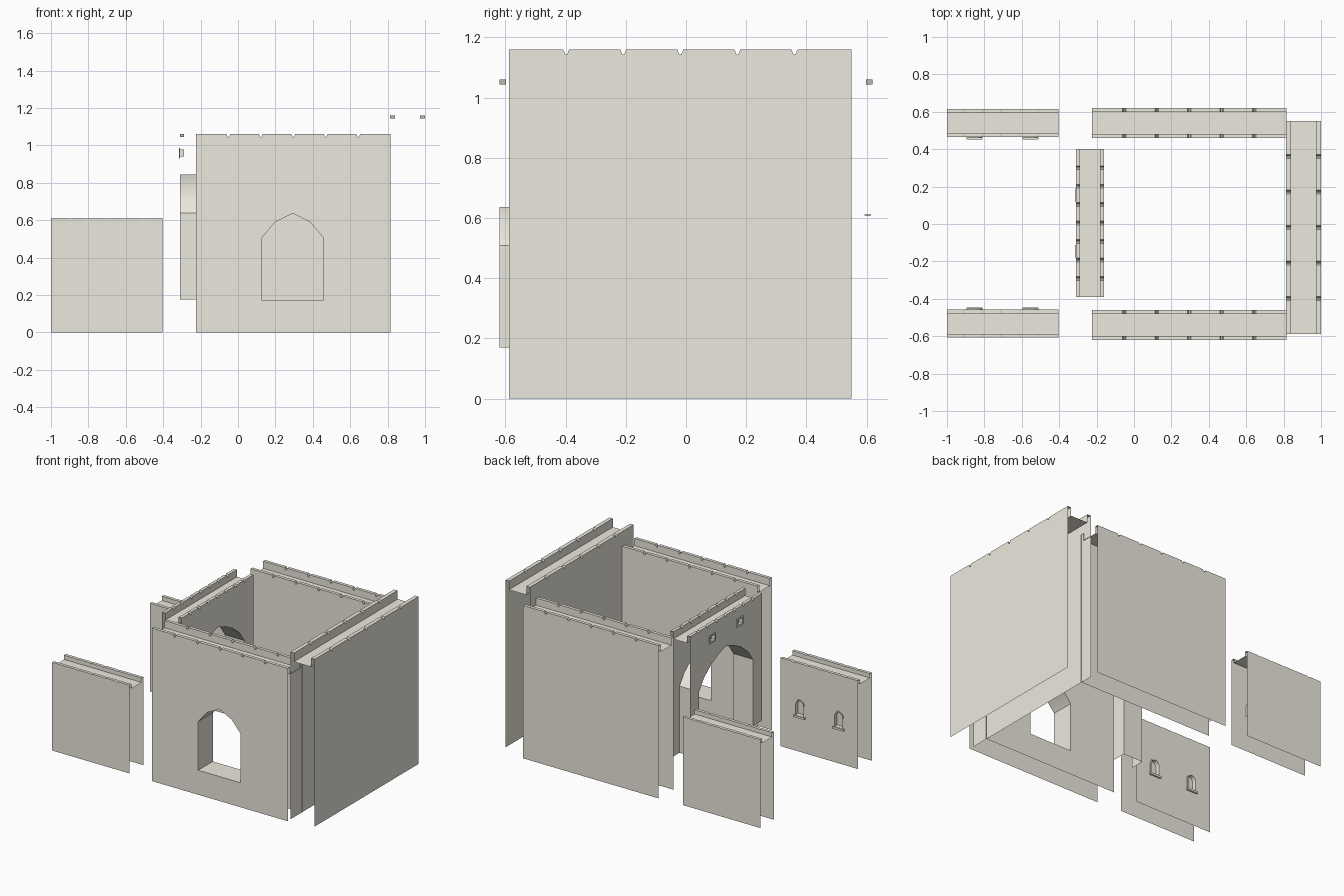
import bpy, bmesh, math

if "Cube" in bpy.data.objects:
    bpy.data.objects.remove(bpy.data.objects["Cube"])

stone = bpy.data.materials.new("pale_stone")
stone.diffuse_color = (0.84, 0.82, 0.73, 1)
stone.use_nodes = True
stone.node_tree.nodes["Principled BSDF"].inputs["Base Color"].default_value = stone.diffuse_color


def finish(bm, name):
    bmesh.ops.remove_doubles(bm, verts=bm.verts, dist=1e-5)
    bmesh.ops.recalc_face_normals(bm, faces=bm.faces)
    me = bpy.data.meshes.new(name)
    bm.to_mesh(me)
    bm.free()
    me.materials.append(stone)
    ob = bpy.data.objects.new(name, me)
    bpy.context.collection.objects.link(ob)
    return ob


def place(axis, t, s, z):
    """t runs along the wall, s runs across it."""
    return (t, s, z) if axis == 'x' else (s, t, z)


def round_arch(c, half, z0, spring, top, n=8):
    head = [(c + half * math.cos(math.pi * i / n),
             spring + (top - spring) * math.sin(math.pi * i / n)) for i in range(n + 1)]
    return [(c - half, z0), (c + half, z0)] + head


def pointed_arch(c, half, z0, spring, top, shoulders):
    """Shoulders are fractions of half width and rise, from spring to point."""
    right = [(c + half, z0), (c + half, spring)]
    right += [(c + half * u, spring + (top - spring) * v) for u, v in shoulders]
    return right + [(c, top)] + [(2 * c - t, z) for t, z in reversed(right)]


def rect(c, half, z0, z1):
    return [(c - half, z0), (c + half, z0), (c + half, z1), (c - half, z1)]


def sheet(bm, axis, s, loops):
    """Flat face at s bounded by the first loop, with the others as holes."""
    edges = []
    for lp in loops:
        vs = [bm.verts.new(place(axis, t, s, z)) for t, z in lp]
        if len(loops) == 1:
            bm.faces.new(vs)
            return
        edges += [bm.edges.new((vs[i - 1], vs[i])) for i in range(len(vs))]
    bmesh.ops.triangle_fill(bm, edges=edges, use_beauty=True)


def strip(bm, axis, line, sa, sb, closed=False):
    """Quads that carry a line across the wall from sa to sb."""
    a = [bm.verts.new(place(axis, t, sa, z)) for t, z in line]
    b = [bm.verts.new(place(axis, t, sb, z)) for t, z in line]
    for i in range(0 if closed else 1, len(line)):
        bm.faces.new((a[i - 1], a[i], b[i], b[i - 1]))


def wall(name, axis, t0, t1, s0, s1, h, drop, thick, notches, depth, base=0.0,
         through=None, open_foot=False, niches=(), niche_side=0, niche_depth=0.02):
    bm = bmesh.new()
    step = (t1 - t0) / (notches + 1)
    top = [(t0, h)]
    for i in range(1, notches + 1):
        c = t0 + i * step
        top += [(c - 0.01, h), (c - 0.003, h - depth), (c + 0.003, h - depth), (c + 0.01, h)]
    top.append((t1, h))
    deck = h - drop
    outline = [(t1, base)] + (through if open_foot else []) + [(t0, base)] + top
    for k, (s, inner) in enumerate(((s0, s0 + thick), (s1, s1 - thick))):
        # outer sheet with its openings
        holes = [through] if through and not open_foot else []
        if k == niche_side:
            holes += list(niches)
        sheet(bm, axis, s, [outline] + holes)
        # notched parapet top and inner parapet face
        strip(bm, axis, top, s, inner)
        sheet(bm, axis, inner, [[(t1, deck), (t0, deck)] + top])
    # wall walk
    strip(bm, axis, [(t0, deck), (t1, deck)], s0 + thick, s1 - thick)
    # lining of the passage
    if through:
        strip(bm, axis, through, s0, s1, not open_foot)
    # window recesses
    face, sign = ((s0, 1), (s1, -1))[niche_side]
    for lp in niches:
        strip(bm, axis, lp, face, face + sign * niche_depth, True)
        sheet(bm, axis, face + sign * niche_depth, [lp])
    ob = finish(bm, name)
    if through:
        bpy.context.view_layer.objects.active = ob
        ob.select_set(True)
        bpy.ops.object.shade_smooth_by_angle(angle=math.radians(30))
        ob.select_set(False)


def frame(name, axis, inner, outer, s, out):
    """Raised rim round a window recess."""
    bm = bmesh.new()
    strip(bm, axis, outer, s, s + out, True)
    strip(bm, axis, inner, s, s + out, True)
    a = [bm.verts.new(place(axis, t, s + out, z)) for t, z in inner]
    b = [bm.verts.new(place(axis, t, s + out, z)) for t, z in outer]
    for i in range(len(a)):
        bm.faces.new((a[i - 1], a[i], b[i], b[i - 1]))
    finish(bm, name)


def block(name, axis, c, half, z0, z1, s, out):
    bm = bmesh.new()
    lp = rect(c, half, z0, z1)
    strip(bm, axis, lp, s, s + out, True)
    sheet(bm, axis, s, [lp])
    sheet(bm, axis, s + out, [lp])
    finish(bm, name)


# main walls, the front one with a pointed opening
door = pointed_arch(0.292, 0.163, 0.17, 0.508, 0.637, [(0.58, 0.63)])
wall("front_wall", 'x', -0.225, 0.816, -0.62, -0.46, 1.06, 0.05, 0.022, 5, 0.016, through=door)
wall("back_wall", 'x', -0.225, 0.816, 0.46, 0.62, 1.06, 0.05, 0.022, 5, 0.016)
wall("right_wall", 'y', -0.588, 0.55, 0.813, 1.0, 1.16, 0.06, 0.027, 5, 0.017)

# gate wall with an arched passage open at the foot, and two square windows
slots = (0.155, -0.145)
gate = pointed_arch(0.005, 0.295, 0.177, 0.64, 0.845, [(0.82, 0.36), (0.56, 0.66), (0.28, 0.87)])
wall("gate_wall", 'y', -0.39, 0.4, -0.31, -0.16, 1.06, 0.05, 0.022, 7, 0.016, base=0.177,
     through=gate, open_foot=True, niches=[rect(c, 0.022, 0.94, 0.977) for c in slots])
for i, c in enumerate(slots):
    frame(f"gate_window_frame_{i}", 'y', rect(c, 0.022, 0.94, 0.977),
          rect(c, 0.034, 0.929, 0.986), -0.31, -0.005)

# low outer walls with arched niches facing the approach
centres = (-0.852, -0.553)
for name, s0, s1, side, out in (("front_low_wall", -0.608, -0.457, 1, 1),
                                ("back_low_wall", 0.464, 0.614, 0, -1)):
    niches = [round_arch(c, 0.03, 0.25, 0.32, 0.352) for c in centres]
    wall(name, 'x', -1.0, -0.405, s0, s1, 0.612, 0.03, 0.021, 5, 0.003,
         niches=niches, niche_side=side, niche_depth=0.025)
    s = (s0, s1)[side]
    for i, c in enumerate(centres):
        frame(f"{name}_window_frame_{i}", 'x', niches[i],
              round_arch(c, 0.038, 0.24, 0.32, 0.361), s, out * 0.004)
        block(f"{name}_window_sill_{i}", 'x', c, 0.043, 0.235, 0.249, s, out * 0.011)
